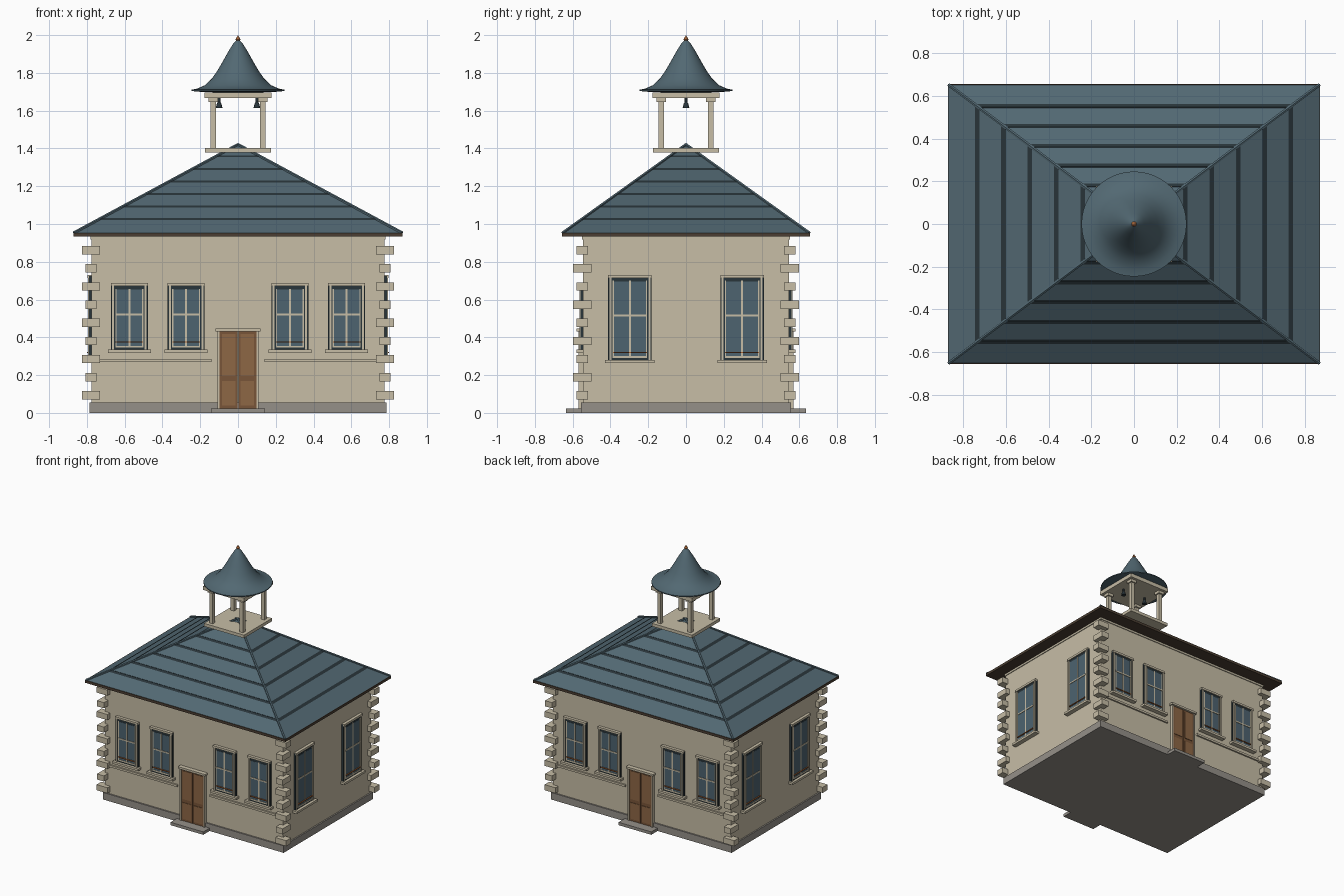
import bpy, bmesh, math
from mathutils import Matrix, Vector

if "Cube" in bpy.data.objects:
    bpy.data.objects.remove(bpy.data.objects["Cube"])


def material(name, r, g, b):
    m = bpy.data.materials.new(name)
    m.diffuse_color = (r, g, b, 1)
    m.use_nodes = True
    m.node_tree.nodes["Principled BSDF"].inputs["Base Color"].default_value = m.diffuse_color
    return m


STONE = material("warm stone", 0.57, 0.51, 0.38)
GREY = material("grey stone", 0.30, 0.28, 0.25)
SLATE = material("blue slate", 0.085, 0.14, 0.17)
GLASS = material("window glass", 0.075, 0.125, 0.16)
DARK = material("dark slate", 0.022, 0.035, 0.042)
FASCIA = material("dark timber", 0.07, 0.048, 0.032)
DOOR = material("door wood", 0.27, 0.135, 0.06)
RAIL = material("door rail wood", 0.19, 0.09, 0.04)
BRONZE = material("bronze", 0.36, 0.12, 0.035)


def finish(name, bm, mat, smooth=False):
    bmesh.ops.recalc_face_normals(bm, faces=bm.faces)
    me = bpy.data.meshes.new(name)
    bm.to_mesh(me)
    bm.free()
    me.materials.append(mat)
    if smooth:
        me.shade_smooth()
        me.set_sharp_from_angle(angle=math.radians(35))
    ob = bpy.data.objects.new(name, me)
    bpy.context.collection.objects.link(ob)
    return ob


def boxes(name, items, mat):
    """One object from several (x0, x1, y0, y1, z0, z1) boxes."""
    bm = bmesh.new()
    for x0, x1, y0, y1, z0, z1 in items:
        c = ((x0 + x1) / 2, (y0 + y1) / 2, (z0 + z1) / 2)
        s = (x1 - x0, y1 - y0, z1 - z0, 1)
        bmesh.ops.create_cube(bm, size=1, matrix=Matrix.Translation(c) @ Matrix.Diagonal(s))
    return finish(name, bm, mat)


def slab(name, hx, hy, z0, z1, mat):
    return boxes(name, [(-hx, hx, -hy, hy, z0, z1)], mat)


def frustum(bm, a, b, z0, c, d, z1):
    lo = [bm.verts.new((sx * a, sy * b, z0)) for sx, sy in CORNERS]
    hi = [bm.verts.new((sx * c, sy * d, z1)) for sx, sy in CORNERS]
    for i in range(4):
        j = (i + 1) % 4
        bm.faces.new((lo[i], lo[j], hi[j], hi[i]))
    bm.faces.new(lo)
    bm.faces.new(hi)


def lathe(name, profile, mat, steps=48, at=(0, 0)):
    bm = bmesh.new()
    vs = [bm.verts.new((r, 0, z)) for r, z in profile]
    es = [bm.edges.new(p) for p in zip(vs, vs[1:])]
    bmesh.ops.spin(bm, geom=vs + es, cent=(0, 0, 0), axis=(0, 0, 1),
                   angle=2 * math.pi, steps=steps, use_duplicate=False)
    bmesh.ops.remove_doubles(bm, verts=bm.verts, dist=1e-5)
    ob = finish(name, bm, mat, True)
    ob.location = (*at, 0)
    return ob


CORNERS = [(-1, -1), (1, -1), (1, 1), (-1, 1)]
WX, WY = 0.775, 0.545

# Walls, plinth and top band
slab("plinth", WX + 0.011, WY + 0.011, 0, 0.055, GREY)
slab("walls", WX, WY, 0.055, 0.935, STONE)
slab("top_band", WX + 0.006, WY + 0.006, 0.918, 0.935, STONE)

# Alternating corner stones
quoins = []
for sx, sy in CORNERS:
    for i in range(9):
        a, b = (0.047, 0.030) if i % 2 == 0 else (0.030, 0.049)
        x, y, z = sx * 0.778, sy * 0.549, 0.093 + i * 0.096
        quoins.append((x - a, x + a, y - b, y + b, z - 0.022, z + 0.022))
boxes("corner_stones", quoins, STONE)


# Parts fixed to a wall: (u0, u1, d0, d1, z0, z1), d is distance out from the wall
def on_wall(k, name, items, mat):
    dist = WX if k % 2 else WY
    ob = boxes(name, [(u0, u1, -dist - d1, -dist - d0, z0, z1)
                      for u0, u1, d0, d1, z0, z1 in items], mat)
    ob.rotation_euler.z = k * math.pi / 2


def window(k, u, w, z0, z1, mid):
    h, t = w / 2, 0.011
    on_wall(k, "window_surround", [(u - h, u + h, -0.01, 0.014, z0, z1 - 0.004)], DARK)
    g = h - 0.03
    on_wall(k, "window_glass", [(u - g, u + g, 0.01, 0.016, z0 + 0.018, z1 - 0.035)], GLASS)
    j = h - 0.006
    trim = [(u - j, u - j + t, 0, 0.02, z0, z1), (u + j - t, u + j, 0, 0.02, z0, z1),
            (u - h, u + h, 0, 0.023, z1 - 0.016, z1)]
    on_wall(k, "window_trim", trim, STONE)
    s, m = g + 0.006, 0.005
    sash = [(u - s, u - g, 0.01, 0.018, z0 + 0.01, z1 - 0.03),
            (u + g, u + s, 0.01, 0.018, z0 + 0.01, z1 - 0.03),
            (u - s, u + s, 0.01, 0.018, z0 + 0.01, z0 + 0.02),
            (u - m, u + m, 0.01, 0.019, z0 + 0.01, z1 - 0.03),
            (u - s, u + s, 0.01, 0.020, mid - m, mid + m)]
    on_wall(k, "window_sash", sash, STONE)
    b = h - 0.025
    on_wall(k, "window_rail", [(u - b, u + b, 0.016, 0.024, z0 + 0.037, z0 + 0.043)], BRONZE)
    on_wall(k, "window_sill", [(u - h - 0.016, u + h + 0.016, 0, 0.036, z0 - 0.017, z0)], STONE)


for k in (0, 2):
    for u in (-0.575, -0.275, 0.275, 0.575):
        window(k, u, 0.195, 0.335, 0.687, 0.52)
    # String course
    on_wall(k, "string_course", [(-0.74, -0.14, 0, 0.012, 0.27, 0.286),
                                 (0.14, 0.74, 0, 0.012, 0.27, 0.286)], STONE)
    # Double door with frame, panels and step
    on_wall(k, "door_frame", [(-0.108, -0.097, 0, 0.025, 0.02, 0.43),
                              (0.097, 0.108, 0, 0.025, 0.02, 0.43),
                              (-0.118, 0.118, 0, 0.034, 0.43, 0.446)], STONE)
    on_wall(k, "door", [(-0.097, -0.002, 0, 0.018, 0.02, 0.43),
                        (0.002, 0.097, 0, 0.018, 0.02, 0.43)], RAIL)
    panels = []
    for c in (-0.05, 0.05):
        panels += [(c - 0.036, c + 0.036, 0.01, 0.022, 0.195, 0.418),
                   (c - 0.036, c + 0.036, 0.01, 0.022, 0.04, 0.168)]
    on_wall(k, "door_panels", panels, DOOR)
    on_wall(k, "door_step", [(-0.142, 0.142, 0, 0.09, 0, 0.023)], GREY)
for k in (1, 3):
    for u in (-0.297, 0.297):
        window(k, u, 0.23, 0.28, 0.73, 0.515)

# Main roof
EX, EY, EZ, AZ = 0.868, 0.652, 0.953, 1.42
slab("eave_board", 0.872, 0.656, 0.933, EZ, FASCIA)
bm = bmesh.new()
frustum(bm, EX, EY, EZ, 0.002, 0.002, AZ)
finish("main_roof", bm, SLATE)

# Thin dark course lines around the roof
bm = bmesh.new()
for i in range(6):
    z = 1.021 + i * 0.0665
    p, q = (AZ - z) / (AZ - EZ), (AZ - z - 0.010) / (AZ - EZ)
    frustum(bm, EX * p + 0.004, EY * p + 0.004, z, EX * q + 0.004, EY * q + 0.004, z + 0.010)
finish("roof_courses", bm, DARK)

# Hip ridges
bm = bmesh.new()
for sx, sy in CORNERS:
    a, b = Vector((sx * EX, sy * EY, EZ)), Vector((0, 0, AZ))
    rot = (b - a).to_track_quat('Z', 'Y').to_matrix().to_4x4()
    bmesh.ops.create_cone(bm, cap_ends=True, segments=6, radius1=0.009, radius2=0.009,
                          depth=(b - a).length,
                          matrix=Matrix.Translation((a + b) / 2) @ rot)
finish("hip_ridges", bm, SLATE)

# Open bell turret
slab("turret_floor", 0.174, 0.174, 1.379, 1.403, STONE)
slab("turret_beam", 0.178, 0.178, 1.666, 1.696, STONE)
posts = []
for sx, sy in CORNERS:
    for r, z0, z1 in ((0.0145, 1.40, 1.67), (0.025, 1.645, 1.668)):
        x, y = sx * 0.132, sy * 0.132
        posts.append((x - r, x + r, y - r, y + r, z0, z1))
boxes("turret_posts", posts, STONE)

# Bells
for sx in (-1, 1):
    lathe("bell", [(0, 1.67), (0.007, 1.67), (0.007, 1.645), (0.012, 1.638),
                   (0.018, 1.615), (0, 1.615)], DARK, 16, (sx * 0.10, 0))

# Flared turret roof and finial
lathe("turret_roof", [(0, 1.696), (0.18, 1.698), (0.246, 1.704), (0.246, 1.711), (0.215, 1.717),
                      (0.175, 1.735), (0.14, 1.768), (0.11, 1.81), (0.08, 1.862),
                      (0.05, 1.915), (0.024, 1.957), (0.004, 1.978), (0, 1.978)], SLATE)
lathe("finial", [(0, 1.95), (0.008, 1.96), (0.013, 1.978), (0.006, 1.99), (0, 2.0)], BRONZE, 16)
